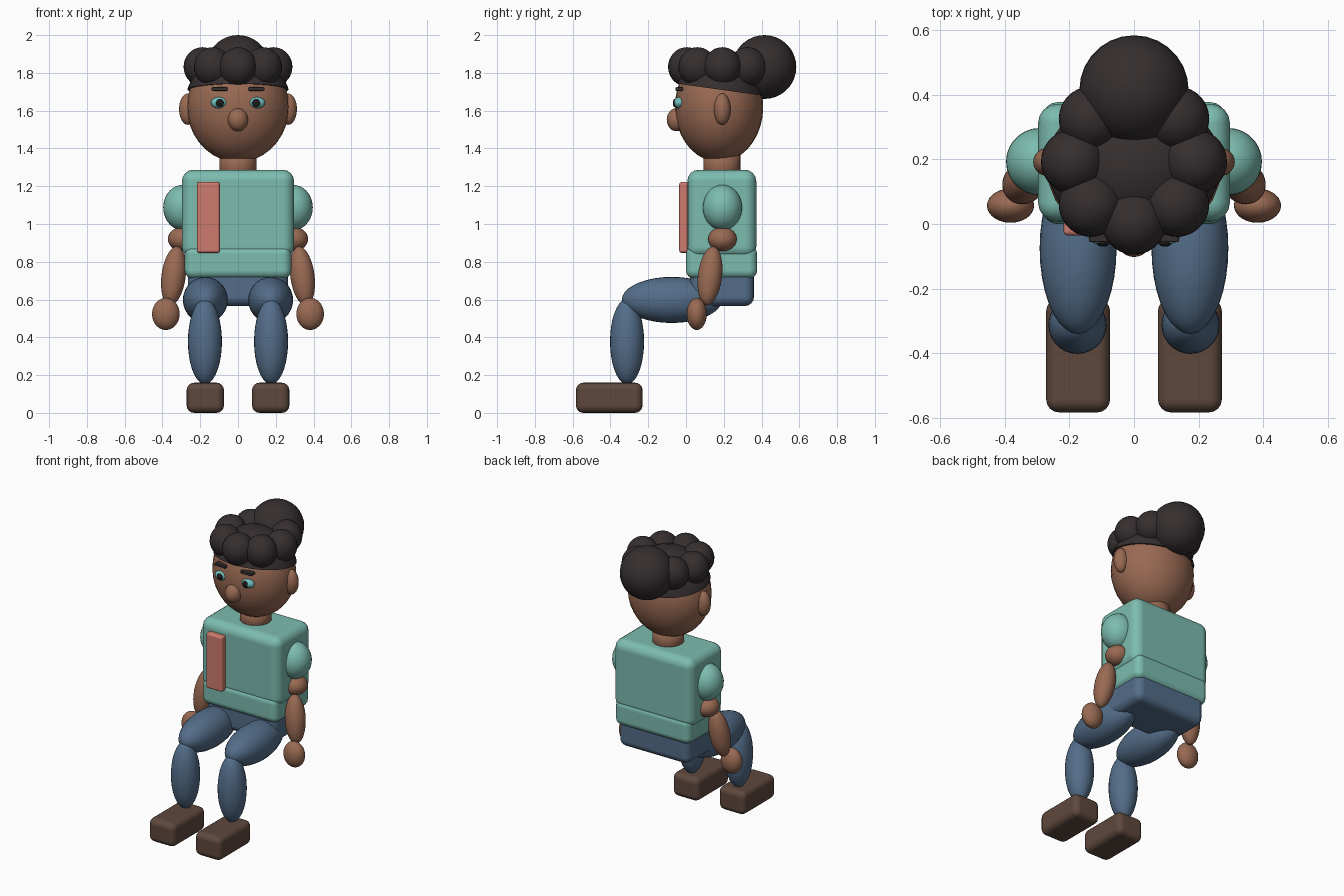
import bpy
import bmesh
from math import radians
from mathutils import Matrix, Vector

cube = bpy.data.objects.get("Cube")
if cube:
    bpy.data.objects.remove(cube, do_unlink=True)


def material(name, hex_code):
    """Flat colour from an sRGB hex code, stored as linear values."""
    srgb = [int(hex_code[i:i + 2], 16) / 255 for i in (0, 2, 4)]
    linear = [c / 12.92 if c < 0.04045 else ((c + 0.055) / 1.055) ** 2.4 for c in srgb]
    mat = bpy.data.materials.new(name)
    mat.use_nodes = True
    mat.diffuse_color = (*linear, 1)
    bsdf = mat.node_tree.nodes["Principled BSDF"]
    bsdf.inputs["Base Color"].default_value = (*linear, 1)
    bsdf.inputs["Roughness"].default_value = 0.8
    return mat


SKIN = material("brown skin", "996A53")
HAIR = material("dark hair", "352E2F")
SHIRT = material("teal shirt", "7CBCAF")
JEANS = material("blue jeans", "536D89")
SHOE = material("brown shoe", "5E483D")
CORAL = material("coral panel", "CE7B6E")
EYE = material("aqua eye", "70BDBD")
PUPIL = material("black pupil", "1C1A1B")


def finish(name, bm, mat):
    mesh = bpy.data.meshes.new(name)
    bm.to_mesh(mesh)
    bm.free()
    mesh.materials.append(mat)
    for face in mesh.polygons:
        face.use_smooth = True
    obj = bpy.data.objects.new(name, mesh)
    bpy.context.collection.objects.link(obj)
    return obj


def ellipsoid(name, center, radii, mat, axis=(0, 0, 1)):
    """Scaled sphere whose z radius lies along the given axis."""
    bm = bmesh.new()
    turn = Vector((0, 0, 1)).rotation_difference(Vector(axis)).to_matrix().to_4x4()
    place = Matrix.Translation(center) @ turn @ Matrix.Diagonal((*radii, 1))
    bmesh.ops.create_uvsphere(bm, u_segments=28, v_segments=18, radius=1, matrix=place)
    return finish(name, bm, mat)


def box(name, low, high, bevel, mat):
    """Rounded box between two corners."""
    low, high = Vector(low), Vector(high)
    bm = bmesh.new()
    place = Matrix.Translation((low + high) / 2) @ Matrix.Diagonal((*(high - low), 1))
    bmesh.ops.create_cube(bm, size=1, matrix=place)
    obj = finish(name, bm, mat)
    mod = obj.modifiers.new("rounding", "BEVEL")
    mod.width = bevel
    mod.segments = 4
    mod.harden_normals = True
    return obj


# Torso
box("shirt_body", (-0.297, 0.007, 0.82), (0.297, 0.372, 1.287), 0.06, SHIRT)
box("shirt_hem", (-0.282, 0.0, 0.71), (0.282, 0.377, 0.885), 0.045, SHIRT)
box("pelvis", (-0.265, 0.02, 0.565), (0.265, 0.36, 0.78), 0.05, JEANS)
box("chest_panel", (-0.218, -0.036, 0.847), (-0.096, 0.012, 1.222), 0.014, CORAL)

# Neck
bm = bmesh.new()
bmesh.ops.create_cone(bm, cap_ends=True, segments=28, radius1=0.098, radius2=0.098,
                      depth=0.2, matrix=Matrix.Translation((0, 0.19, 1.31)))
finish("neck", bm, SKIN)

# Head and nose
ellipsoid("head", (0, 0.175, 1.62), (0.27, 0.234, 0.292), SKIN)
ellipsoid("nose", (0, -0.05, 1.552), (0.053, 0.052, 0.061), SKIN)

# Limbs and facial features, one set for each side
for side, x in (("right", -1), ("left", 1)):
    ellipsoid(side + "_ear", (x * 0.265, 0.192, 1.608), (0.047, 0.044, 0.083), SKIN)
    ellipsoid(side + "_eye", (x * 0.1, -0.035, 1.642), (0.044, 0.029, 0.03), EYE)
    ellipsoid(side + "_pupil", (x * 0.096, -0.058, 1.641), (0.021, 0.012, 0.022), PUPIL)
    box(side + "_brow", (x * 0.097 - 0.042, -0.056, 1.705),
        (x * 0.097 + 0.042, -0.015, 1.724), 0.005, HAIR)

    ellipsoid(side + "_sleeve", (x * 0.292, 0.193, 1.087), (0.104, 0.104, 0.12), SHIRT)
    ellipsoid(side + "_elbow", (x * 0.295, 0.193, 0.92), (0.076, 0.076, 0.064), SKIN)
    ellipsoid(side + "_forearm", (x * 0.341, 0.127, 0.725), (0.064, 0.064, 0.158), SKIN,
              axis=(x * -0.13, 0.12, 1))
    ellipsoid(side + "_hand", (x * 0.382, 0.057, 0.524), (0.073, 0.053, 0.085), SKIN)

    ellipsoid(side + "_thigh", (x * 0.173, -0.075, 0.598), (0.119, 0.122, 0.265), JEANS,
              axis=(0, 1, 0))
    ellipsoid(side + "_shin", (x * 0.175, -0.312, 0.378), (0.09, 0.09, 0.226), JEANS)
    box(side + "_shoe", (x * 0.173 - 0.099, -0.583, 0.0),
        (x * 0.173 + 0.099, -0.23, 0.16), 0.04, SHOE)

# Hair cap, trimmed along a hairline that drops toward the back
bm = bmesh.new()
bmesh.ops.create_uvsphere(bm, u_segments=28, v_segments=18, radius=1,
                          matrix=Matrix.Translation((0, 0.175, 1.63))
                          @ Matrix.Diagonal((0.28, 0.243, 0.287, 1)))
bmesh.ops.bisect_plane(bm, geom=bm.verts[:] + bm.edges[:] + bm.faces[:],
                       plane_co=(0, 0.175, 1.712), plane_no=(0, 0.14, 1), clear_inner=True)
bmesh.ops.holes_fill(bm, edges=[e for e in bm.edges if e.is_boundary])
cap = finish("hair_cap", bm, HAIR)
for face in cap.data.polygons:
    face.use_smooth = len(face.vertices) < 6

# Ring of curls and the bun at the back
for i in range(8):
    spoke = Matrix.Rotation(radians(45 * i), 3, "Z") @ Vector((0, -0.188, 0))
    ellipsoid("curl_%d" % (i + 1), spoke + Vector((0, 0.193, 1.832)),
              (0.1, 0.1, 0.104), HAIR)
ellipsoid("hair_bun", (0, 0.415, 1.831), (0.169, 0.169, 0.169), HAIR)
